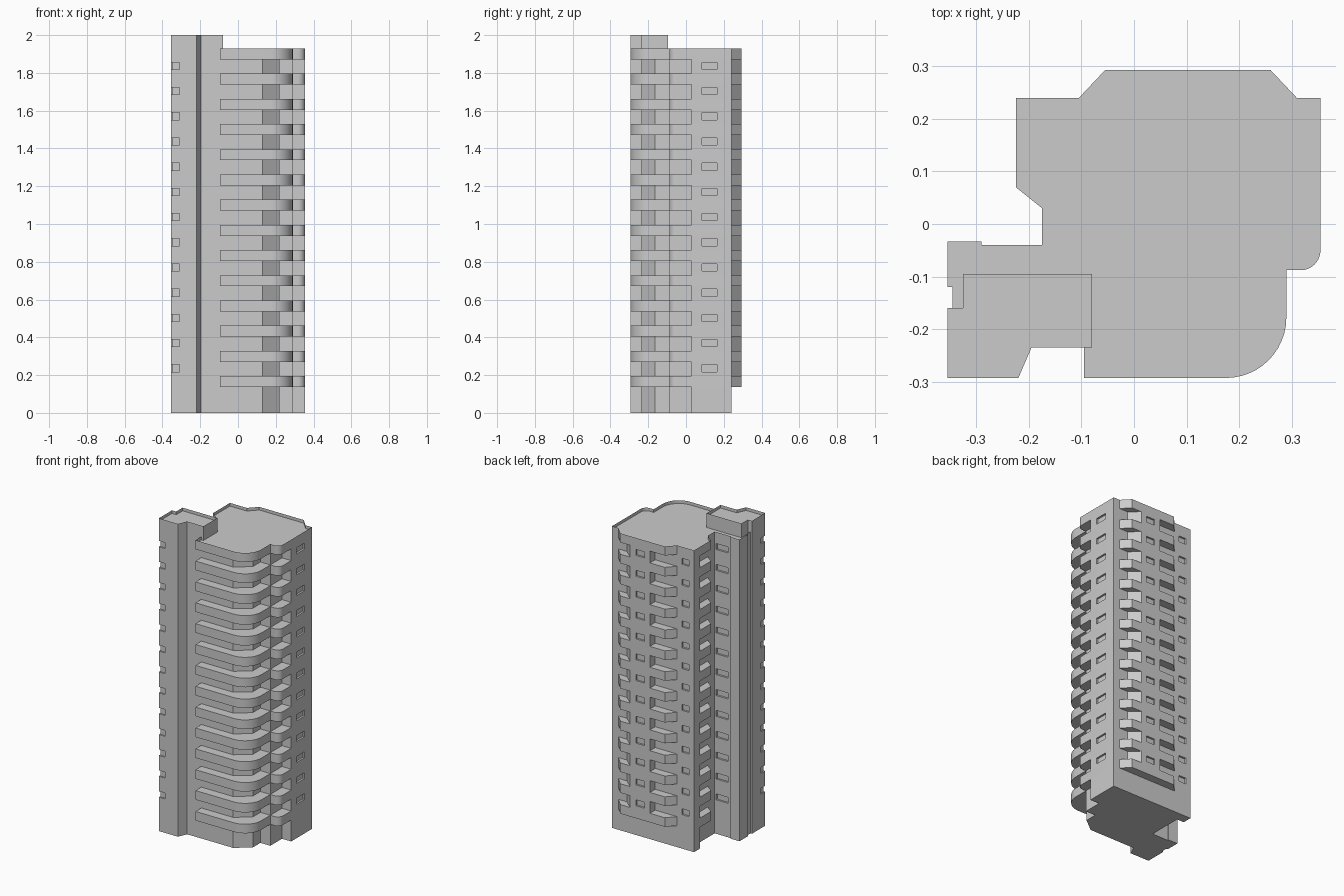
import bpy, bmesh, math
from mathutils import Vector

cube = bpy.data.objects.get("Cube")
if cube:
    bpy.data.objects.remove(cube)

concrete = bpy.data.materials.new("light_grey_concrete")
concrete.use_nodes = True
GREY = (0.6, 0.6, 0.6, 1)
concrete.diffuse_color = GREY
concrete.node_tree.nodes["Principled BSDF"].inputs["Base Color"].default_value = GREY

STOREYS, STEP, FIRST, BAND = 14, 0.1334, 0.137, 0.058


def arc(cx, cy, r, n):
    """Quarter circle from facing front to facing +x."""
    return [(cx + r * math.sin(t), cy - r * math.cos(t))
            for t in (i * math.pi / 2 / n for i in range(n + 1))]


def recess(p, q, depth=0.012):
    """Shallow window reveal cut into the wall running from p to q."""
    p, q = Vector(p), Vector(q)
    d = (q - p).normalized()
    inward = Vector((-d.y, d.x)) * depth
    return [tuple(v) for v in (p, p + inward, q + inward, q)]


def outline(band=False, bay=True, window=False):
    """Anticlockwise floor plan of one layer of the tower."""
    # stair tower front, with a small corner window
    pts = [(-.355, -.25), (-.347, -.25), (-.347, -.285), (-.31, -.285), (-.31, -.293)] \
        if window else [(-.355, -.293)]
    pts += [(-.22, -.293), (-.195, -.235)]
    # rounded balconies, or the wall set back behind them
    if band:
        pts += [(-.095, -.235), (-.095, -.293)] + arc(.175, -.178, .115, 12)
        pts += [(.29, -.088)] + arc(.317, -.05, .038, 8)
    else:
        pts += [(.13, -.235), (.22, -.165), (.22, -.088), (.29, -.088), (.29, .03), (.355, .03)]
    if window:
        pts += recess((.355, .085), (.355, .165))
    pts += [(.355, .24)]
    # rear bay with chamfered balconies at both ends
    if bay and band:
        pts += [(.31, .24), (.26, .293), (-.055, .293), (-.105, .24)]
    elif bay:
        pts += [(.25, .24), (.19, .293)]
        if window:
            pts += recess((.15, .293), (.09, .293))
        pts += [(.05, .293), (.05, .24)]
    if window:
        pts += recess((-.14, .24), (-.19, .24))
    pts += [(-.225, .24)]
    # corner balcony on the -x side
    pts += [(-.225, .07)] if band else [(-.225, .18), (-.175, .18)]
    pts += [(-.175, .03), (-.175, -.04)]
    if window:
        pts += recess((-.185, -.04), (-.27, -.04))
    pts += [(-.29, -.04), (-.29, -.033), (-.355, -.033)]
    # service slot
    pts += [(-.355, -.12), (-.345, -.12), (-.345, -.16), (-.355, -.16)]
    return pts


def prism(bm, pts, z0, z1, parapet=False):
    low = [bm.verts.new((x, y, z0)) for x, y in pts]
    high = [bm.verts.new((x, y, z1)) for x, y in pts]
    bm.faces.new(low[::-1])
    top = bm.faces.new(high)
    for i in range(len(pts)):
        j = (i + 1) % len(pts)
        bm.faces.new((low[i], low[j], high[j], high[i]))
    if parapet:
        # thin rim around a sunken roof deck
        bmesh.ops.inset_region(bm, faces=[top], thickness=0.007)
        rim = bmesh.ops.extrude_discrete_faces(bm, faces=[top])["faces"][0]
        bmesh.ops.translate(bm, verts=rim.verts, vec=(0, 0, -0.02))


def finish(name, bm, smooth=False):
    mesh = bpy.data.meshes.new(name)
    bm.to_mesh(mesh)
    bm.free()
    mesh.materials.append(concrete)
    obj = bpy.data.objects.new(name, mesh)
    bpy.context.collection.objects.link(obj)
    if smooth:
        bpy.ops.object.select_all(action="DESELECT")
        obj.select_set(True)
        bpy.context.view_layer.objects.active = obj
        bpy.ops.object.shade_smooth_by_angle(angle=math.radians(25))


# ground floor
base = bmesh.new()
prism(base, outline(bay=False), 0, FIRST)
finish("ground_floor", base)

# balcony bands, the last one carrying the roof
bands, walls = bmesh.new(), bmesh.new()
for k in range(STOREYS):
    z = FIRST + STEP * k
    last = k == STOREYS - 1
    prism(bands, outline(band=True), z, z + BAND, parapet=last)
    if last:
        break
    # storey walls: sill, window and lintel layers
    cuts = [z + BAND, z + BAND + .022, z + BAND + .06, z + STEP]
    for i in range(3):
        prism(walls, outline(window=i == 1), cuts[i], cuts[i + 1])
finish("balcony_bands", bands, smooth=True)
finish("storey_walls", walls)

# stair tower rising above the roof
stair = bmesh.new()
prism(stair, [(-.355, -.293), (-.22, -.293), (-.195, -.235), (-.08, -.235),
              (-.08, -.095), (-.325, -.095), (-.325, -.16), (-.355, -.16)],
      1.89, 2.0, parapet=True)
finish("stair_head", stair)
